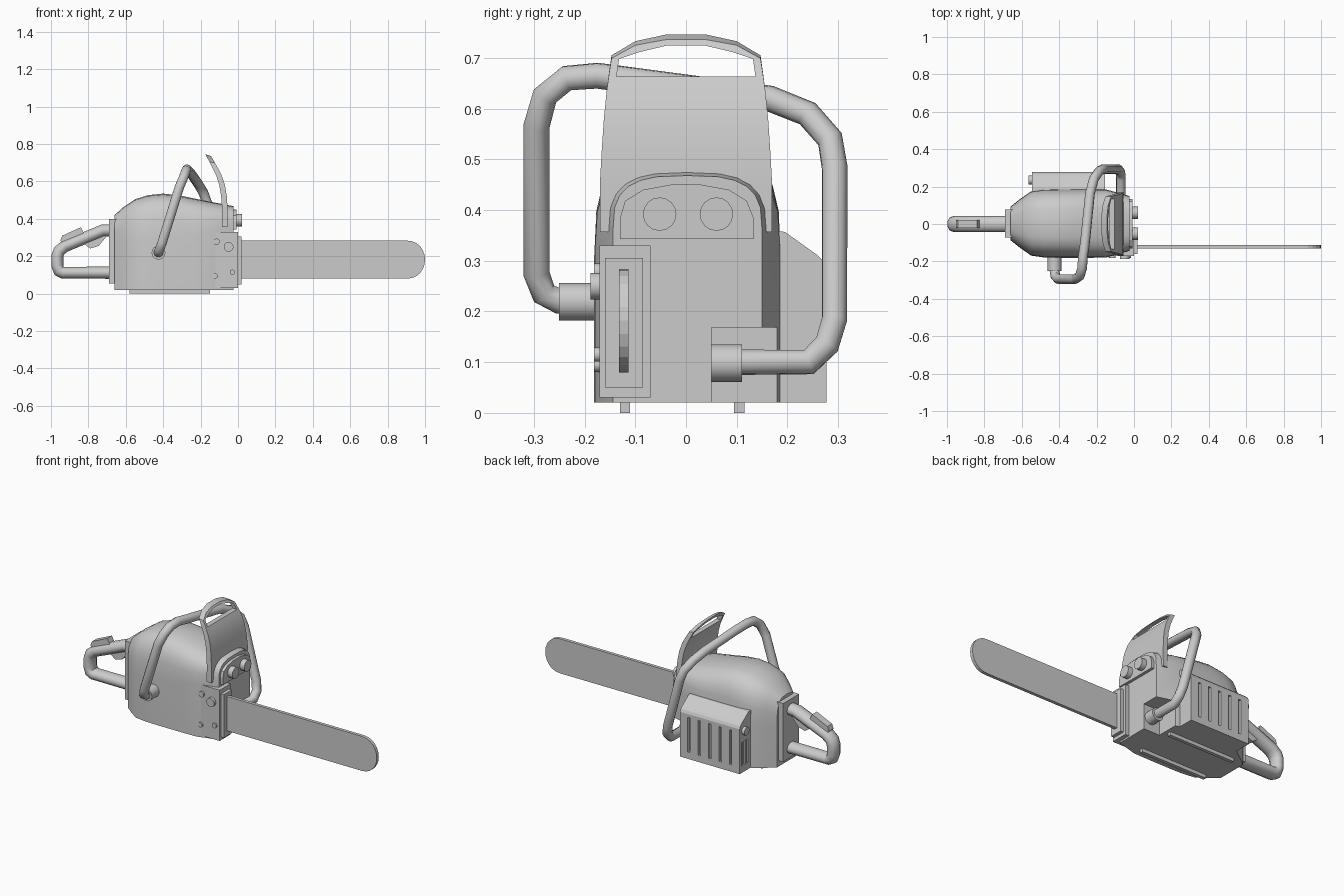
import bpy, bmesh, math
from mathutils import Vector


def finish(name, bm, smooth=None):
    bmesh.ops.recalc_face_normals(bm, faces=bm.faces)
    me = bpy.data.meshes.new(name)
    bm.to_mesh(me)
    bm.free()
    ob = bpy.data.objects.new(name, me)
    bpy.context.collection.objects.link(ob)
    if smooth:
        activate(ob)
        bpy.ops.object.shade_smooth_by_angle(angle=math.radians(smooth))
    return ob


def activate(ob):
    bpy.ops.object.select_all(action='DESELECT')
    ob.select_set(True)
    bpy.context.view_layer.objects.active = ob


def loft(name, rings, smooth=None):
    bm = bmesh.new()
    vs = [[bm.verts.new(p) for p in r] for r in rings]
    n = len(rings[0])
    for a, b in zip(vs, vs[1:]):
        for i in range(n):
            bm.faces.new((a[i], a[(i + 1) % n], b[(i + 1) % n], b[i]))
    bm.faces.new(vs[0])
    bm.faces.new(vs[-1])
    return finish(name, bm, smooth)


def box(name, x0, x1, y0, y1, z0, z1):
    return loft(name, [[(x, y0, z0), (x, y1, z0), (x, y1, z1), (x, y0, z1)] for x in (x0, x1)])


def prism(name, pts, axis, a, b):
    """Extrude a 2D outline along x or y."""
    put = (lambda p, t: (t, p[0], p[1])) if axis == 'x' else (lambda p, t: (p[0], t, p[1]))
    return loft(name, [[put(p, t) for p in pts] for t in (a, b)])


def cylinder(name, start, end, r, n=16):
    s, e = Vector(start), Vector(end)
    q = (e - s).to_track_quat('Z', 'Y')
    circ = [q @ Vector((r * math.cos(2 * math.pi * i / n), r * math.sin(2 * math.pi * i / n), 0)) for i in range(n)]
    return loft(name, [[c + s for c in circ], [c + e for c in circ]], 40)


def tube(name, pts, r):
    cu = bpy.data.curves.new(name, 'CURVE')
    cu.dimensions = '3D'
    cu.bevel_depth, cu.bevel_resolution, cu.use_fill_caps = r, 3, True
    sp = cu.splines.new('POLY')
    sp.points.add(len(pts) - 1)
    for p, c in zip(sp.points, pts):
        p.co = (*c, 1)
    ob = bpy.data.objects.new(name, cu)
    bpy.context.collection.objects.link(ob)
    activate(ob)
    bpy.ops.object.convert(target='MESH')
    bpy.ops.object.shade_smooth_by_angle(angle=math.radians(40))
    return ob


def cut(ob, cutters):
    for c in cutters:
        m = ob.modifiers.new('cut', 'BOOLEAN')
        m.operation, m.object, m.solver = 'DIFFERENCE', c, 'EXACT'
        activate(ob)
        bpy.ops.object.modifier_apply(modifier=m.name)
        bpy.data.objects.remove(c)


# Engine body: domed sections along x (x, half width, top, shoulder)
def section(x, w, top, sh):
    ring = [(x, -w, 0.02), (x, w, 0.02)]
    for i in range(13):
        t = math.pi * i / 12
        c, s = math.cos(t), math.sin(t)
        ring.append((x, w * math.copysign(abs(c) ** 0.65, c), sh + (top - sh) * abs(s) ** 0.65))
    return [(px, py + 0.003, pz) for px, py, pz in ring]


body = loft('engine_body', [section(*s) for s in [
    (-0.66, 0.09, 0.42, 0.26), (-0.61, 0.13, 0.465, 0.27), (-0.55, 0.172, 0.505, 0.28),
    (-0.48, 0.182, 0.527, 0.29), (-0.4, 0.184, 0.535, 0.3), (-0.32, 0.184, 0.527, 0.3),
    (-0.24, 0.184, 0.51, 0.31), (-0.15, 0.182, 0.492, 0.33), (-0.025, 0.147, 0.468, 0.36)]], 35)
cut(body, [box('notch', -0.13, 0.1, 0.05, 0.3, -0.1, 0.168)])

# Bottom rails
for y in (-0.12, 0.105):
    box('bottom_rail', -0.58, -0.15, y - 0.01, y + 0.01, 0, 0.03)

# Front panel with two round caps
prism('front_panel', [(-0.13, 0.343), (0.133, 0.343), (0.133, 0.385), (0.12, 0.418), (0.085, 0.44),
                      (0.03, 0.45), (-0.03, 0.45), (-0.085, 0.44), (-0.12, 0.418), (-0.13, 0.385)],
      'x', -0.05, -0.008)
for y in (-0.052, 0.06):
    cylinder('front_cap', (-0.02, y, 0.392), (0.022, y, 0.392), 0.033)

# Bar cover and its bolts
box('bar_cover', -0.155, 0.0, -0.171, -0.07, 0.03, 0.33)
box('bar_clamp', -0.02, 0.02, -0.16, -0.085, 0.05, 0.305)
for x, z, r in [(-0.115, 0.278, 0.017), (-0.05, 0.25, 0.026), (-0.122, 0.095, 0.014), (-0.03, 0.115, 0.014)]:
    cylinder('cover_bolt', (x, -0.16, z), (x, -0.188 if r > 0.02 else -0.181, z), r, 12)

# Guide bar with rounded tip
tip = [(0.9 + 0.1 * math.sin(math.pi * i / 12) ** 0.9, 0.182 + 0.102 * -math.cos(math.pi * i / 12)) for i in range(13)]
prism('guide_bar', [(-0.05, 0.08)] + tip + [(-0.05, 0.284)], 'y', -0.132, -0.113)

# Hand guard: curved plate with an arched opening (z, half width, front x)
guard = loft('hand_guard', [[(x - 0.03, -w, z), (x - 0.03, w, z), (x, w, z + d), (x, -w, z + d)]
                            for z, w, x, d in [
    (0.357, 0.17, -0.056, 0), (0.45, 0.17, -0.055, 0), (0.52, 0.166, -0.06, 0), (0.58, 0.162, -0.07, 0),
    (0.63, 0.157, -0.086, 0), (0.67, 0.152, -0.105, -0.003), (0.705, 0.147, -0.123, -0.006),
    (0.733, 0.1, -0.138, -0.008), (0.746, 0.04, -0.145, -0.01)]], 30)
cut(guard, [prism('opening', [(-0.137, 0.663), (0.137, 0.663), (0.132, 0.698), (0.09, 0.712), (0.035, 0.725),
                              (-0.035, 0.725), (-0.09, 0.712), (-0.132, 0.698)], 'x', -0.4, 0.1)])

# Wrap-around front handle and its collars
tube('front_handle', [(-0.425, -0.17, 0.22), (-0.425, -0.25, 0.22), (-0.42, -0.28, 0.235), (-0.405, -0.295, 0.275),
                      (-0.315, -0.295, 0.565), (-0.29, -0.278, 0.625), (-0.277, -0.235, 0.66), (-0.273, -0.175, 0.665),
                      (-0.262, -0.1, 0.655), (-0.235, 0.165, 0.62), (-0.215, 0.24, 0.59), (-0.185, 0.284, 0.54),
                      (-0.165, 0.293, 0.485), (-0.085, 0.293, 0.185), (-0.073, 0.278, 0.135), (-0.07, 0.242, 0.1),
                      (-0.07, 0.06, 0.1)], 0.026)
cylinder('handle_collar_side', (-0.425, -0.17, 0.219), (-0.425, -0.25, 0.219), 0.037)
cylinder('handle_collar_front', (-0.07, 0.045, 0.098), (-0.07, 0.11, 0.098), 0.037)

# Rear handle loop, mounting plate, trigger and throttle lock
rear = tube('rear_handle', [(-0.67, 0, 0.34), (-0.725, 0, 0.337), (-0.925, 0, 0.254), (-0.957, 0, 0.228),
                            (-0.966, 0, 0.2), (-0.966, 0, 0.15), (-0.957, 0, 0.122), (-0.935, 0, 0.112),
                            (-0.67, 0, 0.112)], 0.034)
rear.scale.y = 1.25
box('rear_plate', -0.69, -0.64, -0.072, 0.078, 0.055, 0.4)
prism('trigger', [(-0.83, 0.29), (-0.815, 0.26), (-0.79, 0.242), (-0.745, 0.255), (-0.7, 0.31), (-0.74, 0.325)],
      'y', -0.018, 0.018)
prism('throttle_lock', [(-0.95, 0.285), (-0.94, 0.31), (-0.84, 0.355), (-0.825, 0.325), (-0.84, 0.29), (-0.93, 0.25)],
      'y', -0.022, 0.022)

# Side housing with cooling slots
side = prism('side_housing', [(0.1, 0.02), (0.277, 0.02), (0.277, 0.285), (0.27, 0.3), (0.258, 0.312),
                              (0.195, 0.357), (0.1, 0.365)], 'x', -0.545, -0.155)
slots = [box('slot', x - 0.008, x + 0.008, 0.262, 0.3, 0.06, 0.265)
         for x in [-0.485 + 0.068 * i for i in range(5)]]
slots += [box('slot', -0.6, -0.53, y - 0.006, y + 0.006, 0.06, 0.2) for y in (0.205, 0.23, 0.255)]
cut(side, slots)
cylinder('housing_knob', (-0.53, 0.235, 0.262), (-0.563, 0.235, 0.262), 0.024, 12)
